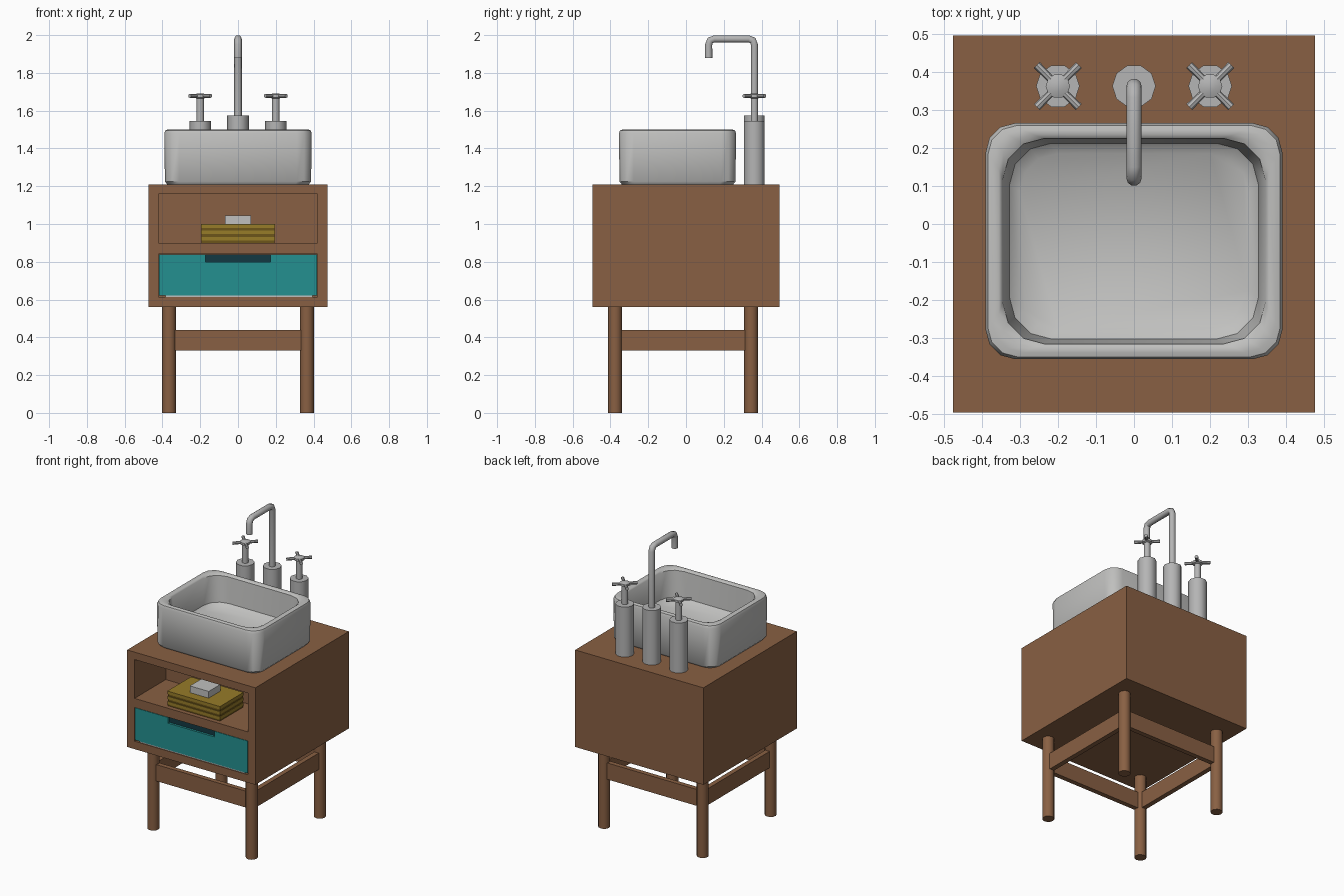
import bpy, bmesh, math
from mathutils import Vector

if "Cube" in bpy.data.objects:
    bpy.data.objects.remove(bpy.data.objects["Cube"])


def material(name, rgb):
    m = bpy.data.materials.new(name)
    m.diffuse_color = (*rgb, 1)
    m.use_nodes = True
    m.node_tree.nodes["Principled BSDF"].inputs["Base Color"].default_value = m.diffuse_color
    return m


WOOD = material("brown wood", (0.25, 0.117, 0.056))
CERAMIC = material("pale ceramic", (0.53, 0.53, 0.52))
METAL = material("grey metal", (0.46, 0.46, 0.46))
TEAL = material("teal paint", (0.017, 0.28, 0.28))
DARK = material("dark handle", (0.006, 0.04, 0.055))
MUSTARD = material("mustard towel", (0.31, 0.20, 0.022))
FOLD = material("dark towel fold", (0.15, 0.09, 0.01))


def finish(name, bm, mat, smooth=False):
    bmesh.ops.recalc_face_normals(bm, faces=bm.faces)
    me = bpy.data.meshes.new(name)
    bm.to_mesh(me)
    bm.free()
    me.materials.append(mat)
    ob = bpy.data.objects.new(name, me)
    bpy.context.collection.objects.link(ob)
    if smooth:
        bpy.ops.object.select_all(action='DESELECT')
        ob.select_set(True)
        bpy.context.view_layer.objects.active = ob
        bpy.ops.object.shade_smooth_by_angle(angle=math.radians(40))
    return ob


def boxes(name, mat, *spans):
    """One object from boxes given as (x0, x1, y0, y1, z0, z1)."""
    bm = bmesh.new()
    for x0, x1, y0, y1, z0, z1 in spans:
        vs = bmesh.ops.create_cube(bm, size=1)["verts"]
        for v in vs:
            v.co = ((x0 + x1) / 2 + v.co.x * (x1 - x0),
                    (y0 + y1) / 2 + v.co.y * (y1 - y0),
                    (z0 + z1) / 2 + v.co.z * (z1 - z0))
    return finish(name, bm, mat)


def loft(bm, rings):
    """Skin a list of closed rings and cap both ends."""
    rings = [[bm.verts.new(p) for p in r] for r in rings]
    n = len(rings[0])
    for a, b in zip(rings, rings[1:]):
        for i in range(n):
            bm.faces.new((a[i], a[(i + 1) % n], b[(i + 1) % n], b[i]))
    bm.faces.new(rings[0][::-1])
    bm.faces.new(rings[-1])


def lathe(name, x, y, profile, sides, mat, smooth=True):
    bm = bmesh.new()
    loft(bm, [[(x + r * math.cos(math.tau * i / sides),
                y + r * math.sin(math.tau * i / sides), z) for i in range(sides)]
              for r, z in profile])
    return finish(name, bm, mat, smooth)


# Cabinet shell with an open niche and a drawer bay
F, B = -0.495, 0.495
boxes("cabinet", WOOD,
      (-0.475, -0.42, F, B, 0.56, 1.21), (0.42, 0.475, F, B, 0.56, 1.21),
      (-0.42, 0.42, F, B, 1.16, 1.21), (-0.42, 0.42, F, B, 0.56, 0.613),
      (-0.42, 0.42, F, -0.165, 0.84, 0.90),
      (-0.42, 0.42, -0.165, B, 0.613, 1.16))

# Drawer front with a grip notch, dark grip and pale drawer base
boxes("drawer_front", TEAL,
      (-0.417, 0.417, F, F + 0.04, 0.622, 0.80),
      (-0.417, -0.172, F, F + 0.04, 0.80, 0.838),
      (0.172, 0.417, F, F + 0.04, 0.80, 0.838))
boxes("drawer_grip", DARK, (-0.172, 0.172, F + 0.015, F + 0.04, 0.80, 0.838))
boxes("drawer_base", CERAMIC, (-0.385, 0.395, F + 0.005, -0.17, 0.613, 0.622))

# Folded towels and a soap block
for i in range(3):
    z = 0.90 + i * 0.034
    boxes("towel_%d" % (i + 1), MUSTARD, (-0.195, 0.195, -0.47, -0.22, z + 0.012, z + 0.032))
    boxes("towel_fold_%d" % (i + 1), FOLD,
          (-0.192, 0.192, -0.465, -0.223, z - (0.002 if i else 0), z + 0.012))
boxes("soap", CERAMIC, (-0.07, 0.07, -0.41, -0.285, 1.0, 1.045))

# Legs and rails
LX, YF, YB = 0.365, -0.375, 0.345
for sx, side in ((-1, "left"), (1, "right")):
    for y, end in ((YF, "front"), (YB, "back")):
        lathe("%s_%s_leg" % (end, side), sx * LX, y, [(0.037, 0), (0.037, 0.56)], 12, WOOD)
    boxes(side + "_rail", WOOD, (sx * LX - 0.016, sx * LX + 0.016, YF, YB, 0.33, 0.44))
for y, end in ((YF, "front"), (YB, "back")):
    boxes(end + "_rail", WOOD, (-LX, LX, y - 0.016, y + 0.016, 0.33, 0.44))


# Basin: rounded rectangle rings from the base, over the rim, down to the floor
def rounded_rect(hx, hy, r, z, cy=-0.045, seg=3):
    pts = []
    for k, (sx, sy) in enumerate(((1, 1), (-1, 1), (-1, -1), (1, -1))):
        for j in range(seg + 1):
            a = math.pi / 2 * (k + j / seg)
            pts.append((sx * (hx - r) + r * math.cos(a), cy + sy * (hy - r) + r * math.sin(a), z))
    return pts


bm = bmesh.new()
loft(bm, [rounded_rect(*p) for p in (
    (0.375, 0.295, 0.07, 1.21), (0.387, 0.307, 0.075, 1.225), (0.39, 0.31, 0.078, 1.48),
    (0.384, 0.304, 0.078, 1.496), (0.372, 0.292, 0.08, 1.50), (0.355, 0.28, 0.09, 1.50),
    (0.345, 0.27, 0.11, 1.49), (0.327, 0.257, 0.11, 1.32), (0.30, 0.23, 0.10, 1.295))])
finish("basin", bm, CERAMIC, True)

# Tap bases
TY = 0.362
lathe("spout_base", 0, TY, [(0.057, 1.21), (0.057, 1.575)], 10, METAL)

# Spout: tube swept along a bent path in the yz plane
path = [Vector(p) for p in ((0, TY, 1.57), (0, TY, 1.95), (0, TY - 0.008, 1.972),
                            (0, TY - 0.03, 1.98), (0, 0.15, 1.98), (0, 0.128, 1.972),
                            (0, 0.12, 1.95), (0, 0.12, 1.88))]
bm = bmesh.new()
rings = []
for i, p in enumerate(path):
    t = (path[min(i + 1, len(path) - 1)] - path[max(i - 1, 0)]).normalized()
    u = Vector((1, 0, 0))
    v = t.cross(u)
    rings.append([p + 0.02 * (u * math.cos(math.tau * k / 10) + v * math.sin(math.tau * k / 10))
                  for k in range(10)])
loft(bm, rings)
finish("spout", bm, METAL, True)

# Two tap valves with cross handles
for x, side in ((-0.2, "left"), (0.2, "right")):
    lathe(side + "_tap_base", x, TY, [(0.057, 1.21), (0.057, 1.545)], 10, METAL)
    lathe(side + "_tap_stem", x, TY,
          [(0.02, 1.54), (0.02, 1.665), (0.032, 1.67), (0.032, 1.685), (0.015, 1.692)], 10, METAL)
    for k in range(2):
        bm = bmesh.new()
        d = Vector((1, 1 - 2 * k, 0)).normalized()
        n = Vector((-d.y, d.x, 0))
        loft(bm, [[Vector((x, TY, 1.678)) + d * s
                   + r * (n * math.cos(math.tau * j / 8) + Vector((0, 0, math.sin(math.tau * j / 8))))
                   for j in range(8)]
                  for s, r in ((-0.078, 0.011), (0, 0.009), (0.078, 0.011))])
        finish("%s_tap_handle_%d" % (side, k + 1), bm, METAL, True)
